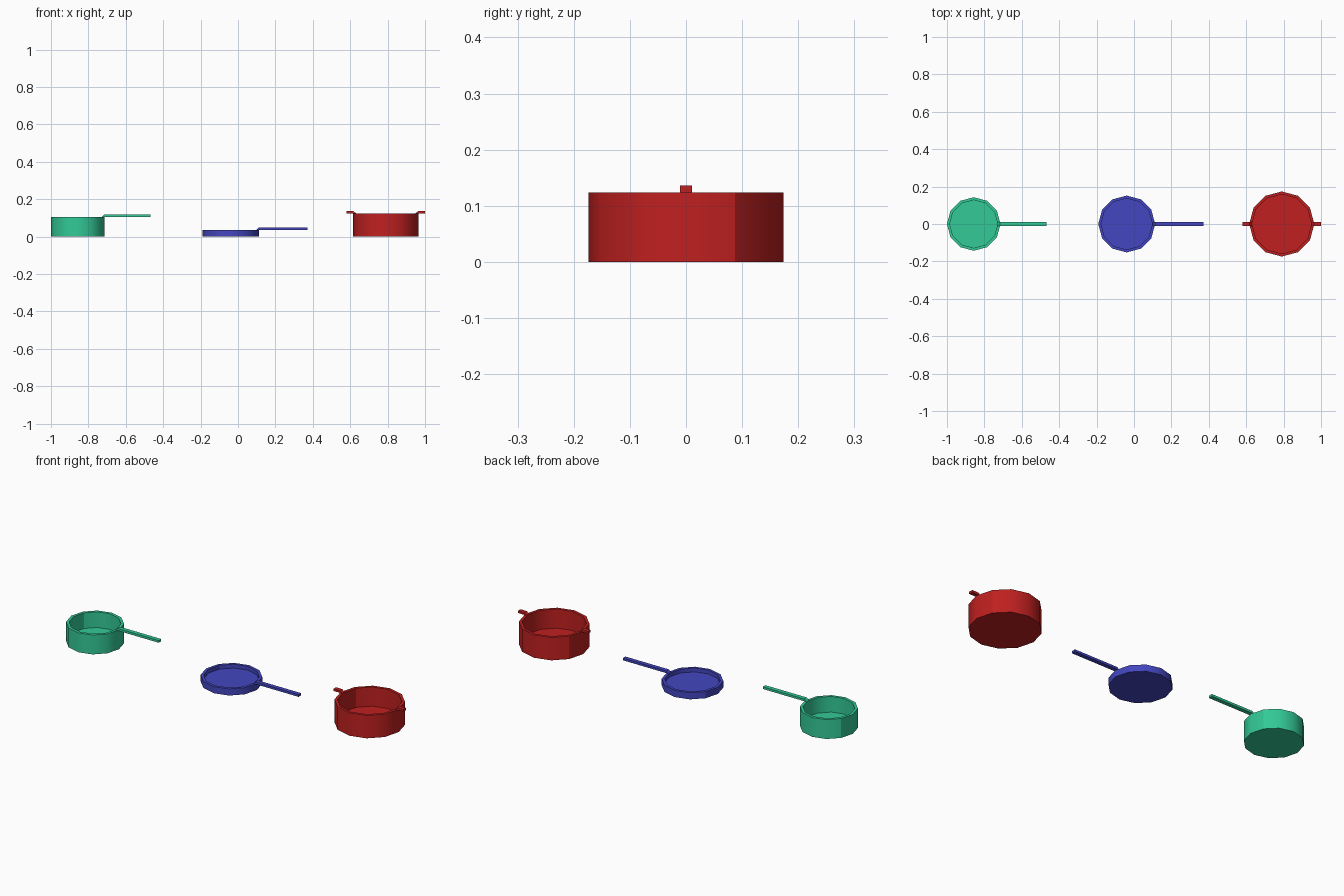
import bpy, bmesh, math

if "Cube" in bpy.data.objects:
    bpy.data.objects.remove(bpy.data.objects["Cube"])

SIDES = 12
WALL = 0.015


def material(name, rgb):
    m = bpy.data.materials.new(name)
    m.diffuse_color = (*rgb, 1)
    m.use_nodes = True
    m.node_tree.nodes["Principled BSDF"].inputs["Base Color"].default_value = m.diffuse_color
    return m


def finish(bm, name, mat, x):
    bmesh.ops.recalc_face_normals(bm, faces=bm.faces)
    # Smooth faces, keeping edges steeper than the wall facets sharp
    for f in bm.faces:
        f.smooth = True
    for e in bm.edges:
        if e.calc_face_angle(0) > math.radians(31):
            e.smooth = False
    me = bpy.data.meshes.new(name)
    bm.to_mesh(me)
    bm.free()
    me.materials.append(mat)
    ob = bpy.data.objects.new(name, me)
    ob.location.x = x
    bpy.context.collection.objects.link(ob)


def bowl(name, mat, x, r, h, floor):
    # Open twelve-sided vessel with a thick wall and floor
    bm = bmesh.new()
    rings = []
    for radius, z in ((r, 0), (r, h), (r - WALL, h), (r - WALL, floor)):
        rings.append([bm.verts.new((radius * math.cos(i * math.tau / SIDES),
                                    radius * math.sin(i * math.tau / SIDES), z))
                      for i in range(SIDES)])
    for a, b in zip(rings, rings[1:]):
        for i in range(SIDES):
            j = (i + 1) % SIDES
            bm.faces.new((a[i], a[j], b[j], b[i]))
    bm.faces.new(rings[0])
    bm.faces.new(rings[-1])
    # Two creases visible on the rear of the wall
    for i in (1, 5):
        for a, b in ((rings[0], rings[1]), (rings[2], rings[3])):
            bm.edges.get((a[i], b[i])).smooth = False
    finish(bm, name, mat, x)


def handle(name, mat, x, r, h, length, side=1):
    # Flat bar rising from the rim and running outward
    t, w = 0.012, 0.011
    profile = ((r - WALL, h), (r, h), (r + length, h),
               (r + length, h + t), (r - 0.002, h + t))
    bm = bmesh.new()
    a, b = [[bm.verts.new((side * px, y, pz)) for px, pz in profile] for y in (-w, w)]
    bm.faces.new(a)
    bm.faces.new(b)
    for i in range(len(profile)):
        j = (i + 1) % len(profile)
        bm.faces.new((a[i], a[j], b[j], b[i]))
    finish(bm, name, mat, x)


green = material("green", (0.033, 0.59, 0.31))
blue = material("blue", (0.058, 0.062, 0.53))
red = material("red", (0.53, 0.0145, 0.0145))

# Saucepan
bowl("saucepan_body", green, -0.857, 0.143, 0.105, 0.02)
handle("saucepan_handle", green, -0.857, 0.143, 0.105, 0.246)

# Frying pan
bowl("frying_pan_body", blue, -0.039, 0.152, 0.036, 0.015)
handle("frying_pan_handle", blue, -0.039, 0.152, 0.036, 0.258)

# Stock pot with two short handles
bowl("stock_pot_body", red, 0.79, 0.174, 0.124, 0.02)
for label, side in (("left", -1), ("right", 1)):
    handle("stock_pot_handle_" + label, red, 0.79, 0.174, 0.124, 0.036, side)
